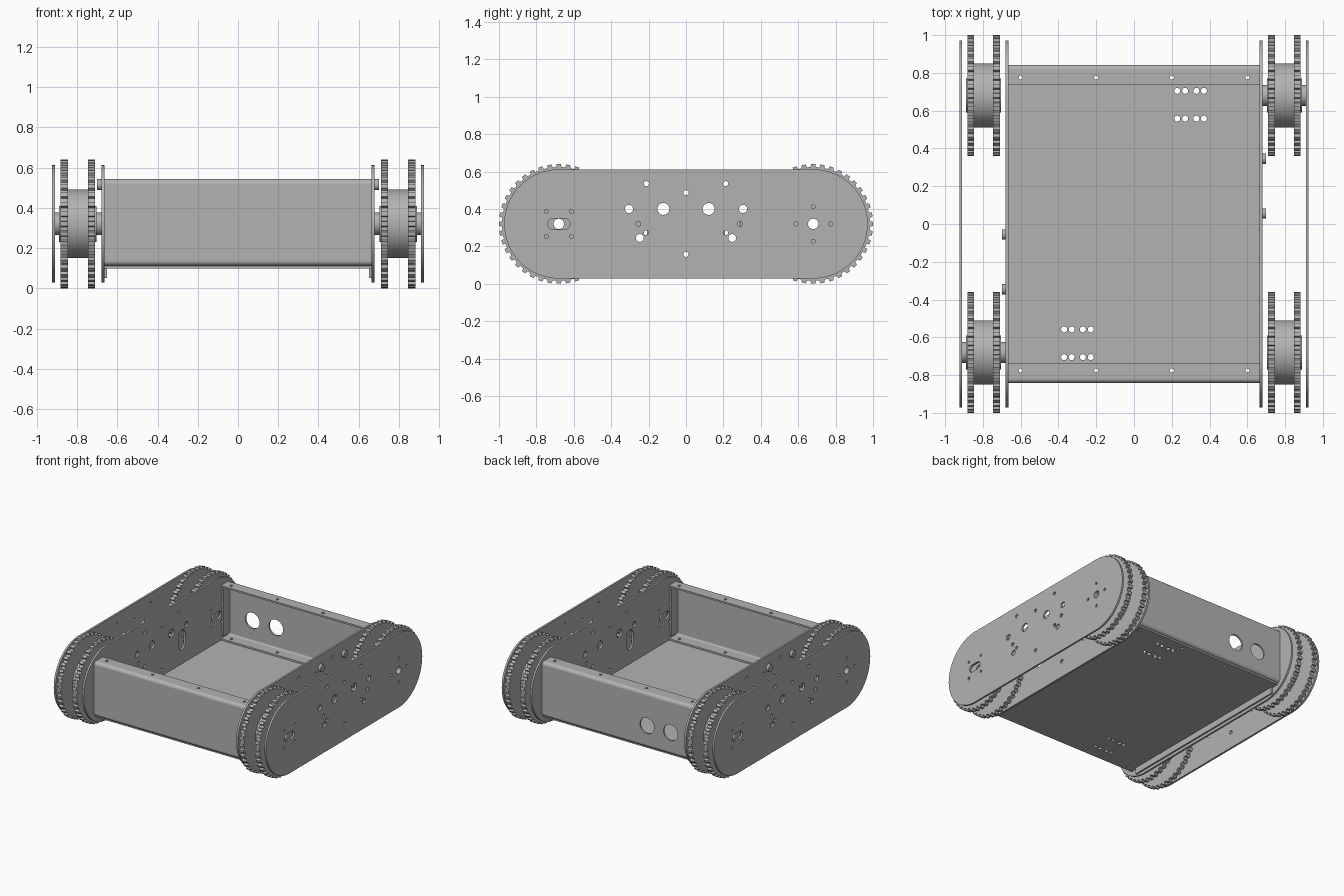
import bpy, bmesh
from math import pi, cos, sin, radians
from mathutils import Matrix

if "Cube" in bpy.data.objects:
    bpy.data.objects.remove(bpy.data.objects["Cube"])

metal = bpy.data.materials.new("grey_metal")
metal.use_nodes = True
GREY = (0.45, 0.45, 0.45, 1)
metal.diffuse_color = GREY
metal.node_tree.nodes["Principled BSDF"].inputs["Base Color"].default_value = GREY

# Sheet planes: outline axes (u, v) and thickness axis w
AXES = {
    "x": Matrix(((0, 0, 1), (1, 0, 0), (0, 1, 0))),
    "y": Matrix(((1, 0, 0), (0, 0, -1), (0, 1, 0))),
    "z": Matrix.Identity(3),
}
AXLE_Y, AXLE_Z = 0.68, 0.32


def circle(u, v, r, n=24):
    return [(u + r * cos(2 * pi * i / n), v + r * sin(2 * pi * i / n)) for i in range(n)]


def rect(u0, u1, v0, v1):
    return [(u0, v0), (u1, v0), (u1, v1), (u0, v1)]


def slot(u, v, half, r, n=32, upright=False):
    """Rounded slot, long along u or v."""
    pts = []
    for end in (0, 1):
        for i in range(n + 1):
            a = -pi / 2 + end * pi + pi * i / n
            pts.append(((half if end == 0 else -half) + r * cos(a), r * sin(a)))
    if upright:
        pts = [(-q, p) for p, q in pts]
    return [(u + p, v + q) for p, q in pts]


def sheet(name, loops, axis, w0, w1):
    """Flat part with holes: the first loop is the outline, the rest are cut out."""
    curve = bpy.data.curves.new(name, "CURVE")
    curve.dimensions = "2D"
    curve.fill_mode = "BOTH"
    curve.extrude = abs(w1 - w0) / 2
    for loop in loops:
        spline = curve.splines.new("POLY")
        spline.points.add(len(loop) - 1)
        for point, (u, v) in zip(spline.points, loop):
            point.co = (u, v, 0, 1)
        spline.use_cyclic_u = True
    temp = bpy.data.objects.new(name + "_outline", curve)
    bpy.context.scene.collection.objects.link(temp)
    deps = bpy.context.evaluated_depsgraph_get()
    mesh = bpy.data.meshes.new_from_object(temp.evaluated_get(deps))
    bpy.data.objects.remove(temp)
    bpy.data.curves.remove(curve)

    offset = Matrix.Translation((0, 0, (w0 + w1) / 2))
    mesh.transform(AXES[axis].to_4x4() @ offset)
    bm = bmesh.new()
    bm.from_mesh(mesh)
    bmesh.ops.remove_doubles(bm, verts=bm.verts, dist=1e-5)
    bmesh.ops.recalc_face_normals(bm, faces=bm.faces)
    bm.to_mesh(mesh)
    bm.free()
    mesh.shade_smooth()
    mesh.set_sharp_from_angle(angle=radians(30))
    mesh.name = name
    mesh.materials.clear()
    mesh.materials.append(metal)
    ob = bpy.data.objects.new(name, mesh)
    bpy.context.scene.collection.objects.link(ob)
    return ob


def opposite(ob, name):
    """Copy turned half a circle about the vertical axis."""
    copy = bpy.data.objects.new(name, ob.data)
    copy.rotation_euler.z = pi
    bpy.context.scene.collection.objects.link(copy)


def both_sides(part, loops, w0, w1):
    opposite(sheet("left_" + part, loops, "x", w0, w1), "right_" + part)


# Side plates
outline = slot(0, AXLE_Z, AXLE_Y, 0.292)
shared = [slot(-AXLE_Y, AXLE_Z, 0.03, 0.03, 10), circle(AXLE_Y, AXLE_Z, 0.028)]
shared += [circle(-AXLE_Y + du, AXLE_Z + dv, 0.011, 12) for du in (-.067, .067) for dv in (-.067, .067)]
shared += [circle(AXLE_Y + du, AXLE_Z + dv, 0.011, 12)
           for du, dv in ((-.093, 0), (.093, 0), (0, .093), (0, -.093))]
shared += [circle(0, z, 0.014, 12) for z in (0.157, 0.487)]
for s in (-1, 1):
    shared += [circle(s * 0.305, 0.4, 0.022), circle(s * 0.121, 0.4, 0.032),
               circle(s * 0.212, 0.535, 0.014, 12)]
shared += [circle(0.247, 0.245, 0.021), circle(0.212, 0.273, 0.013, 12), circle(0.288, 0.32, 0.014, 12)]
outer_only = [circle(-0.247, 0.245, 0.021), circle(-0.213, 0.273, 0.013, 12), circle(-0.256, 0.32, 0.014, 12)]
motor_opening = [slot(-0.25, 0.3, 0.035, 0.042, 12, upright=True)]
both_sides("outer_plate", [outline] + shared + outer_only, 0.91, 0.925)
both_sides("inner_plate", [outline] + shared + motor_opening, 0.664, 0.679)

# Wheels: pairs of toothed discs on a drum
TEETH = 40
gear = []
for i in range(TEETH):
    for step, r in ((-0.3, 0.304), (-0.22, 0.32), (0.22, 0.32), (0.3, 0.304)):
        a = 2 * pi * (i + step) / TEETH
        gear.append((r * cos(a), r * sin(a)))
for s, end in ((-1, "front"), (1, "rear")):
    y = s * AXLE_Y
    bore = circle(y, AXLE_Z, 0.028)
    teeth = [(y + u, AXLE_Z + v) for u, v in gear]
    for place, x in (("inner", 0.71), ("outer", 0.846)):
        both_sides(f"{end}_{place}_sprocket", [teeth, bore], x, x + 0.036)
    both_sides(f"{end}_drum", [circle(y, AXLE_Z, 0.17, 64), bore], 0.746, 0.846)
    for place, x in (("inner", 0.703), ("outer", 0.882)):
        both_sides(f"{end}_{place}_boss", [circle(y, AXLE_Z, 0.09, 40), bore], x, x + 0.007)

# Axle collars on the fixed end
collar = [circle(AXLE_Y, AXLE_Z, 0.056, 32), circle(AXLE_Y, AXLE_Z, 0.028)]
both_sides("inner_collar", collar, 0.679, 0.703)
both_sides("outer_collar", collar, 0.889, 0.91)

# Spacer studs on the inner plates
for i, y in enumerate((0.055, 0.345)):
    both_sides(f"stud_{i + 1}", [circle(y, 0.515, 0.027)], 0.679, 0.7)

# End walls: folded channels with top and bottom flanges
W, Y, LOW, HIGH, T, R = 0.664, 0.842, 0.112, 0.543, 0.013, 0.025
vents = [circle(x, 0.285, 0.062, 40) for x in (-0.455, -0.25)]
panel = rect(-W, W, LOW + R, HIGH - R)
sheet("rear_wall", [panel] + vents, "y", -Y, -Y + T)
sheet("front_wall", [panel], "y", Y - T, Y)
screw_holes = [circle(x, 0.775, 0.011, 12) for x in (-0.6, -0.2, 0.2, 0.6)]
flange = [rect(-W, W, 0.735, Y - R)] + screw_holes
for name, z in (("top", HIGH - T), ("bottom", LOW)):
    opposite(sheet(f"rear_{name}_flange", flange, "z", z, z + T), f"front_{name}_flange")
    up = 1 if name == "top" else -1
    cz = HIGH - R if up > 0 else LOW + R
    arc = [pi / 2 * i / 8 for i in range(9)]
    bend = [(Y - R + R * cos(a), cz + up * R * sin(a)) for a in arc]
    bend += [(Y - R + (R - T) * cos(a), cz + up * (R - T) * sin(a)) for a in reversed(arc)]
    opposite(sheet(f"rear_{name}_bend", [bend], "x", -W, W), f"front_{name}_bend")

# Upright tabs joining the end walls to the side plates
for s, end in ((-1, "front"), (1, "rear")):
    both_sides(f"{end}_corner_tab", [rect(*sorted((s * 0.75, s * (Y - T))), 0.14, 0.51)], 0.651, 0.664)

# Floor with cable holes and lower side lips
floor = [rect(-W, W, -0.82, 0.82)]
for s in (-1, 1):
    floor += [[(s * u, s * v) for u, v in hole] for hole in screw_holes]
    floor += [circle(s * x, s * y, 0.016, 16) for x in (0.229, 0.271, 0.33, 0.37) for y in (0.558, 0.705)]
sheet("floor", floor, "z", 0.099, LOW)
both_sides("floor_lip", [rect(-0.76, 0.76, 0.05, 0.099)], 0.651, 0.664)
